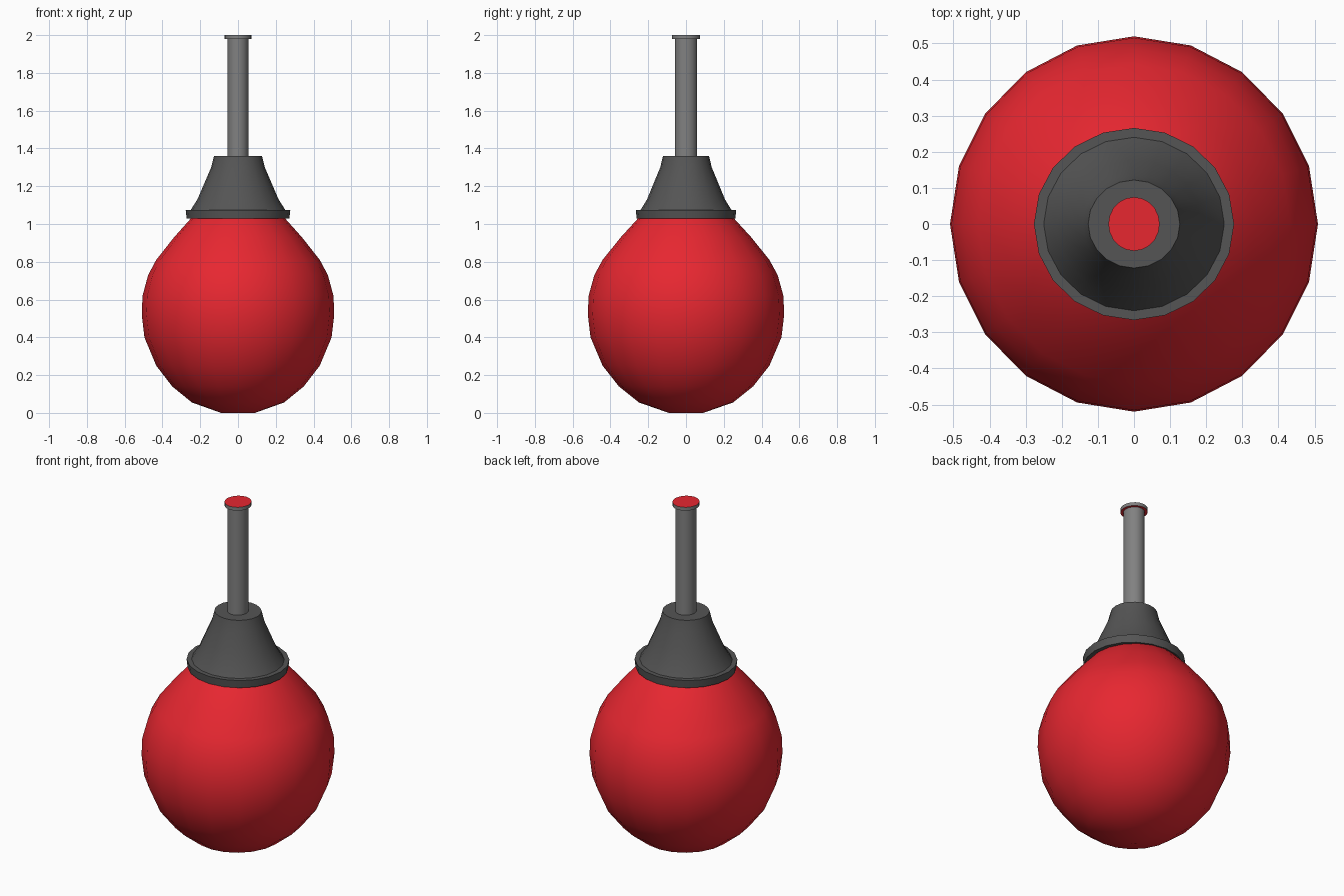
import bpy, bmesh
from math import cos, sin, pi, radians

if "Cube" in bpy.data.objects:
    bpy.data.objects.remove(bpy.data.objects["Cube"])


def material(name, rgb):
    m = bpy.data.materials.new(name)
    m.diffuse_color = (*rgb, 1)
    m.use_nodes = True
    m.node_tree.nodes["Principled BSDF"].inputs["Base Color"].default_value = m.diffuse_color
    return m


RED = material("red", (0.80, 0.02, 0.03))
DARK = material("dark_grey", (0.09, 0.09, 0.09))
GREY = material("mid_grey", (0.22, 0.22, 0.22))


def lathe(name, profile, mats, sx=1.0, sy=1.0, sides=20, angle=35):
    """Revolve (radius, z) points listed bottom to top, with capped ends."""
    bm = bmesh.new()
    rings = [[bm.verts.new((r * sx * cos(2 * pi * i / sides),
                            r * sy * sin(2 * pi * i / sides), z))
              for i in range(sides)] for r, z in profile]
    for a, b in zip(rings, rings[1:]):
        for i in range(sides):
            j = (i + 1) % sides
            bm.faces.new((a[i], a[j], b[j], b[i]))
    for cap in (rings[0][::-1], rings[-1]):
        bm.faces.new(cap).material_index = len(mats) - 1
    mesh = bpy.data.meshes.new(name)
    bm.to_mesh(mesh)
    bm.free()
    for m in mats:
        mesh.materials.append(m)
    ob = bpy.data.objects.new(name, mesh)
    bpy.context.collection.objects.link(ob)
    bpy.ops.object.select_all(action='DESELECT')
    ob.select_set(True)
    bpy.context.view_layer.objects.active = ob
    bpy.ops.object.shade_smooth_by_angle(angle=radians(angle))
    return ob


# Round red bulb, slightly deeper than wide, running up inside the collar
lathe("bulb", [(0.09, 0.0), (0.245, 0.055), (0.35, 0.14), (0.435, 0.25),
               (0.498, 0.40), (0.512, 0.52), (0.508, 0.62), (0.478, 0.73),
               (0.435, 0.81), (0.34, 0.93), (0.25, 1.03), (0.15, 1.10)],
      [RED], 0.995, 1.015, angle=60)

# Flared collar with a lip around its base
lathe("collar", [(0.235, 1.03), (0.272, 1.03), (0.277, 1.075), (0.25, 1.075),
                 (0.215, 1.13), (0.185, 1.20), (0.142, 1.30), (0.127, 1.36)],
      [DARK], 1.0, 0.96, angle=30)

# Straight neck tube
lathe("neck", [(0.056, 1.34), (0.056, 1.985)], [GREY], 1.0, 1.05)

# End flange: grey rim with red faces
lathe("end_flange", [(0.071, 1.98), (0.071, 2.0)], [GREY, RED], 1.0, 1.05)
